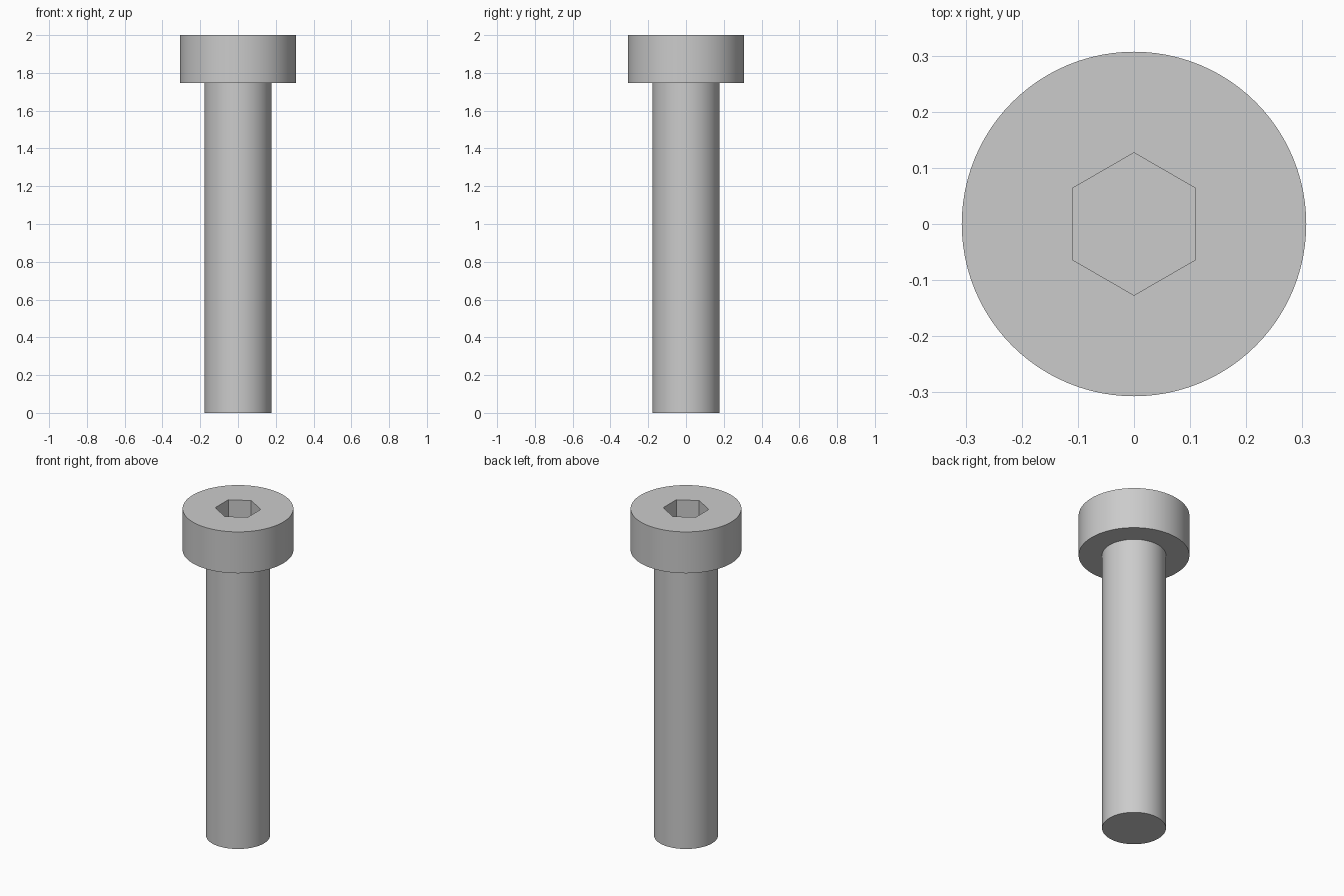
import bpy
import bmesh
import math
from mathutils import Matrix

cube = bpy.data.objects.get("Cube")
if cube:
    bpy.data.objects.remove(cube, do_unlink=True)

SEGMENTS = 96
HEAD_RADIUS, SHANK_RADIUS, SOCKET_RADIUS = 0.307, 0.177, 0.127
HEAD_BOTTOM, TOP, SOCKET_DEPTH = 1.747, 2.0, 0.15

steel = bpy.data.materials.new("grey_steel")
steel.use_nodes = True
colour = (0.6, 0.6, 0.6, 1)
steel.diffuse_color = colour
steel.node_tree.nodes["Principled BSDF"].inputs["Base Color"].default_value = colour


def ring(bm, radius, z, count=SEGMENTS):
    turn = Matrix.Translation((0, 0, z)) @ Matrix.Rotation(math.pi / 2, 4, "Z")
    return [bm.verts.new(turn @ Matrix.Rotation(math.tau * i / count, 4, "Z")
                         @ Matrix.Translation((radius, 0, 0)).translation)
            for i in range(count)]


def walls(bm, lower, upper):
    for i in range(len(lower)):
        j = (i + 1) % len(lower)
        bm.faces.new((lower[i], lower[j], upper[j], upper[i]))


bm = bmesh.new()

# Shank, underside of the head and outer wall of the head
tip = ring(bm, SHANK_RADIUS, 0)
neck = ring(bm, SHANK_RADIUS, HEAD_BOTTOM)
under = ring(bm, HEAD_RADIUS, HEAD_BOTTOM)
rim = ring(bm, HEAD_RADIUS, TOP)
bm.faces.new(tip[::-1])
for lower, upper in ((tip, neck), (neck, under), (under, rim)):
    walls(bm, lower, upper)

# Hexagonal socket with a flat floor
mouth = ring(bm, SOCKET_RADIUS, TOP, 6)
floor = ring(bm, SOCKET_RADIUS, TOP - SOCKET_DEPTH, 6)
walls(bm, mouth, floor)
bm.faces.new(floor)

# Top face around the socket, one flat sector per hexagon side
step = SEGMENTS // 6
for i in range(6):
    arc = [rim[(i * step + k) % SEGMENTS] for k in range(step + 1)]
    bm.faces.new(arc + [mouth[(i + 1) % 6], mouth[i]])

bmesh.ops.recalc_face_normals(bm, faces=bm.faces[:])
mesh = bpy.data.meshes.new("socket_head_bolt")
bm.to_mesh(mesh)
bm.free()
mesh.materials.append(steel)

bolt = bpy.data.objects.new("socket_head_bolt", mesh)
bpy.context.collection.objects.link(bolt)
bpy.ops.object.select_all(action="DESELECT")
bolt.select_set(True)
bpy.context.view_layer.objects.active = bolt
bpy.ops.object.shade_smooth_by_angle(angle=math.radians(30))
